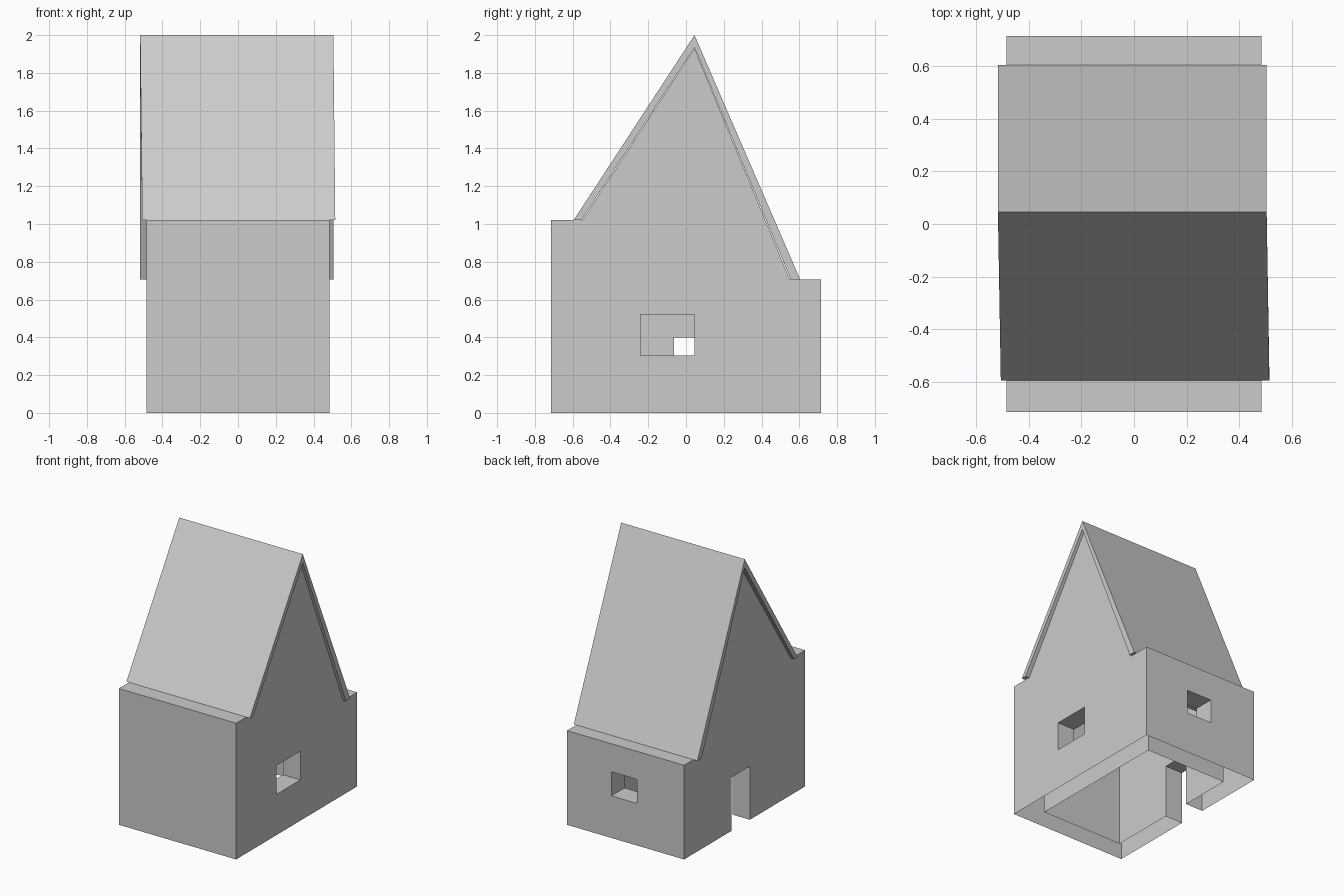
import bpy, bmesh

if "Cube" in bpy.data.objects:
    bpy.data.objects.remove(bpy.data.objects["Cube"])


def prism(name, profile, x_pairs):
    """Extrude a (y, z) profile along x; x_pairs gives (left, right) x per point."""
    bm = bmesh.new()
    left = [bm.verts.new((xs[0], y, z)) for (y, z), xs in zip(profile, x_pairs)]
    right = [bm.verts.new((xs[1], y, z)) for (y, z), xs in zip(profile, x_pairs)]
    n = len(profile)
    bm.faces.new(left)
    bm.faces.new(right[::-1])
    for i in range(n):
        j = (i + 1) % n
        bm.faces.new((left[i], right[i], right[j], left[j]))
    bmesh.ops.recalc_face_normals(bm, faces=bm.faces)
    mesh = bpy.data.meshes.new(name)
    bm.to_mesh(mesh)
    bm.free()
    ob = bpy.data.objects.new(name, mesh)
    bpy.context.collection.objects.link(ob)
    return ob


def box(name, x, y, z):
    profile = [(y[0], z[0]), (y[1], z[0]), (y[1], z[1]), (y[0], z[1])]
    return prism(name, profile, [x] * 4)


# House body with uneven eaves
walls = prism("house_walls", [
    (-0.715, 0), (0.715, 0), (0.715, 0.705), (0.55, 0.705),
    (0.045, 1.93), (-0.55, 1.02), (-0.715, 1.02)], [(-0.485, 0.485)] * 7)

# Room hollow, windows and door
cutters = [
    prism("room_cutter", [
        (-0.56, -0.1), (0.56, -0.1), (0.56, 0.555), (0.449, 0.555),
        (0.015, 1.61), (-0.469, 0.87), (-0.56, 0.87)], [(-0.34, 0.34)] * 7),
    box("side_window_cutter", (0.2, 0.6), (-0.24, 0.045), (0.305, 0.52)),
    box("back_window_cutter", (-0.095, 0.117), (0.4, 0.8), (0.315, 0.495)),
    box("door_cutter", (-0.6, -0.2), (-0.063, 0.157), (-0.1, 0.40)),
]
for cutter in cutters:
    mod = walls.modifiers.new(cutter.name, 'BOOLEAN')
    mod.operation = 'DIFFERENCE'
    mod.solver = 'EXACT'
    mod.object = cutter

# Bake the cuts, then open the underside between the wall shells
depsgraph = bpy.context.evaluated_depsgraph_get()
bm = bmesh.new()
bm.from_object(walls, depsgraph)
under = [f for f in bm.faces if all(abs(v.co.z) < 1e-4 for v in f.verts)]
bmesh.ops.delete(bm, geom=under, context='FACES')
walls.modifiers.clear()
bm.to_mesh(walls.data)
bm.free()
for cutter in cutters:
    bpy.data.objects.remove(cutter)

# Roof: slightly skewed chevron overhanging the gables
front, ridge, back = (-0.507, 0.515), (-0.518, 0.505), (-0.518, 0.505)
prism("roof", [
    (-0.595, 1.02), (-0.555, 1.02), (0.045, 1.935),
    (0.555, 0.705), (0.605, 0.705), (0.045, 2.0)],
    [front, front, ridge, back, back, ridge])
